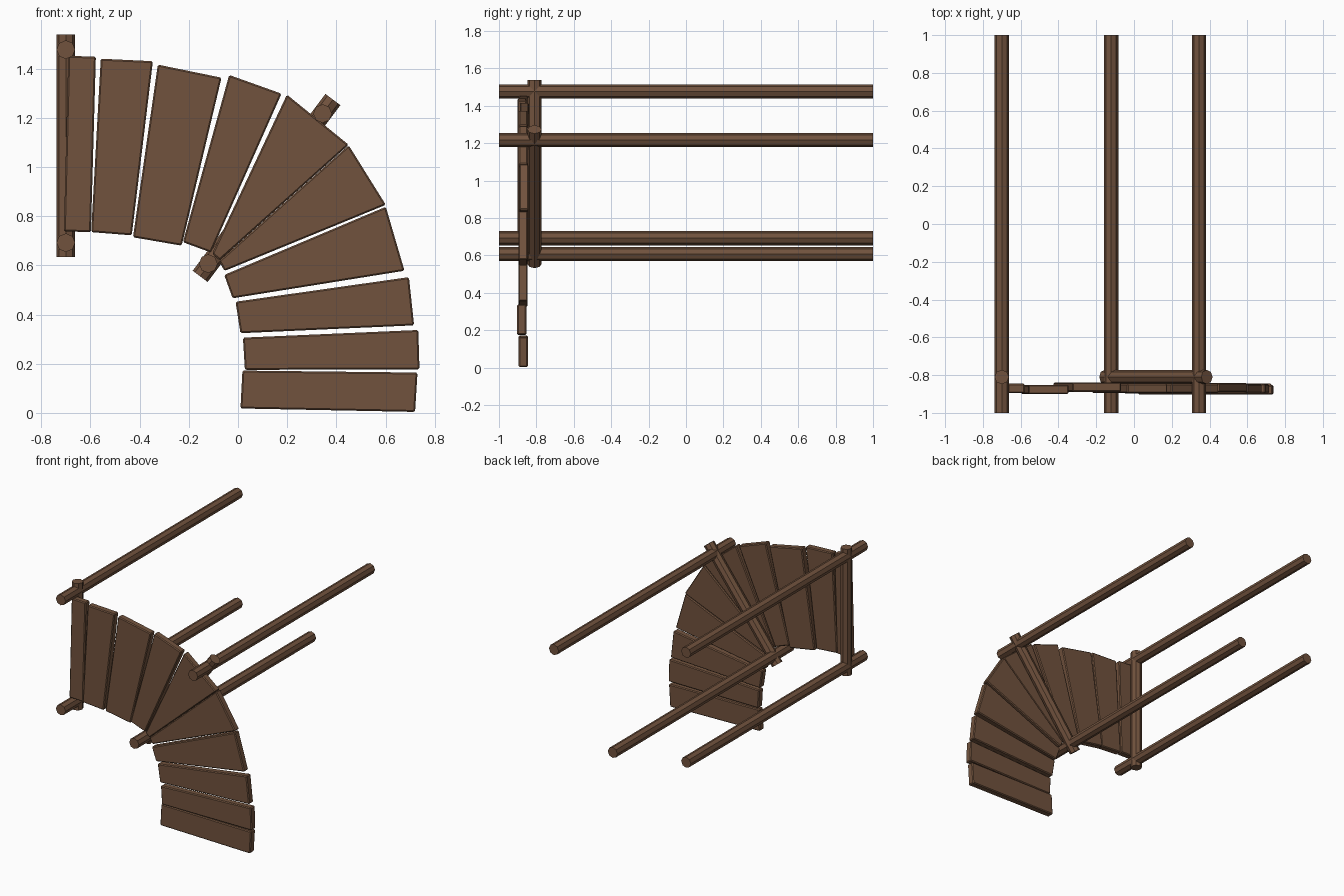
import bpy, bmesh, math
from mathutils import Vector

if "Cube" in bpy.data.objects:
    bpy.data.objects.remove(bpy.data.objects["Cube"])

wood = bpy.data.materials.new("brown wood")
wood.diffuse_color = (0.165, 0.085, 0.047, 1)
wood.use_nodes = True
wood.node_tree.nodes["Principled BSDF"].inputs["Base Color"].default_value = wood.diffuse_color


def finish(name, bm):
    bmesh.ops.recalc_face_normals(bm, faces=bm.faces)
    mesh = bpy.data.meshes.new(name)
    bm.to_mesh(mesh)
    bm.free()
    mesh.materials.append(wood)
    obj = bpy.data.objects.new(name, mesh)
    bpy.context.collection.objects.link(obj)
    return obj


def pole(name, a, b, radius=0.038):
    """Eight-sided flat-shaded pole between two points."""
    a, b = Vector(a), Vector(b)
    bm = bmesh.new()
    bmesh.ops.create_cone(bm, cap_ends=True, segments=8, radius1=radius,
                          radius2=radius, depth=(b - a).length)
    obj = finish(name, bm)
    obj.location = (a + b) / 2
    obj.rotation_mode = 'QUATERNION'
    obj.rotation_quaternion = (b - a).to_track_quat('Z', 'Y')
    return obj


def plank(name, corners, y, thick=0.049, bevel=0.006):
    """Four-cornered board in the front plane with chamfered edges."""
    bm = bmesh.new()
    face = bm.faces.new([bm.verts.new((x, y - thick / 2, z)) for x, z in corners])
    ext = bmesh.ops.extrude_face_region(bm, geom=[face])
    verts = [g for g in ext["geom"] if isinstance(g, bmesh.types.BMVert)]
    bmesh.ops.translate(bm, verts=verts, vec=(0, thick, 0))
    bmesh.ops.recalc_face_normals(bm, faces=bm.faces)
    bmesh.ops.bevel(bm, geom=bm.edges[:], offset=bevel, segments=1, affect='EDGES')
    return finish(name, bm)


# Long rails running front to back
for i, (x, z) in enumerate([(-0.70, 1.477), (-0.70, 0.692), (-0.121, 0.607), (0.344, 1.217)]):
    pole(f"long_rail_{i + 1}", (x, -1, z), (x, 1, z))

# Posts behind the planks: one upright, one slanted
pole("upright_post", (-0.70, -0.81, 0.633), (-0.70, -0.81, 1.538))
pole("slanted_post", (-0.154, -0.81, 0.555), (0.386, -0.81, 1.274))

# Fan of planks: outer pair then inner pair of corners, and depth
planks = [
    ([(-0.69, 1.452), (-0.578, 1.448), (-0.598, 0.735), (-0.708, 0.738)], -0.870),
    ([(-0.558, 1.440), (-0.346, 1.430), (-0.432, 0.722), (-0.597, 0.735)], -0.876),
    ([(-0.326, 1.416), (-0.067, 1.363), (-0.229, 0.680), (-0.427, 0.714)], -0.864),
    ([(-0.036, 1.374), (0.177, 1.298), (-0.110, 0.652), (-0.224, 0.694)], -0.870),
    ([(0.199, 1.294), (0.450, 1.090), (-0.075, 0.620), (-0.105, 0.648)], -0.870),
    ([(0.450, 1.088), (0.601, 0.846), (-0.055, 0.577), (-0.077, 0.618)], -0.866),
    ([(0.601, 0.838), (0.677, 0.578), (-0.022, 0.466), (-0.056, 0.561)], -0.872),
    ([(0.695, 0.552), (0.716, 0.356), (0.010, 0.324), (-0.010, 0.452)], -0.872),
    ([(0.733, 0.337), (0.738, 0.177), (0.028, 0.175), (0.020, 0.306)], -0.878),
    ([(0.730, 0.164), (0.720, 0.004), (0.010, 0.018), (0.018, 0.172)], -0.870),
]
for i, (corners, y) in enumerate(planks):
    plank(f"plank_{i + 1}", corners, y)
